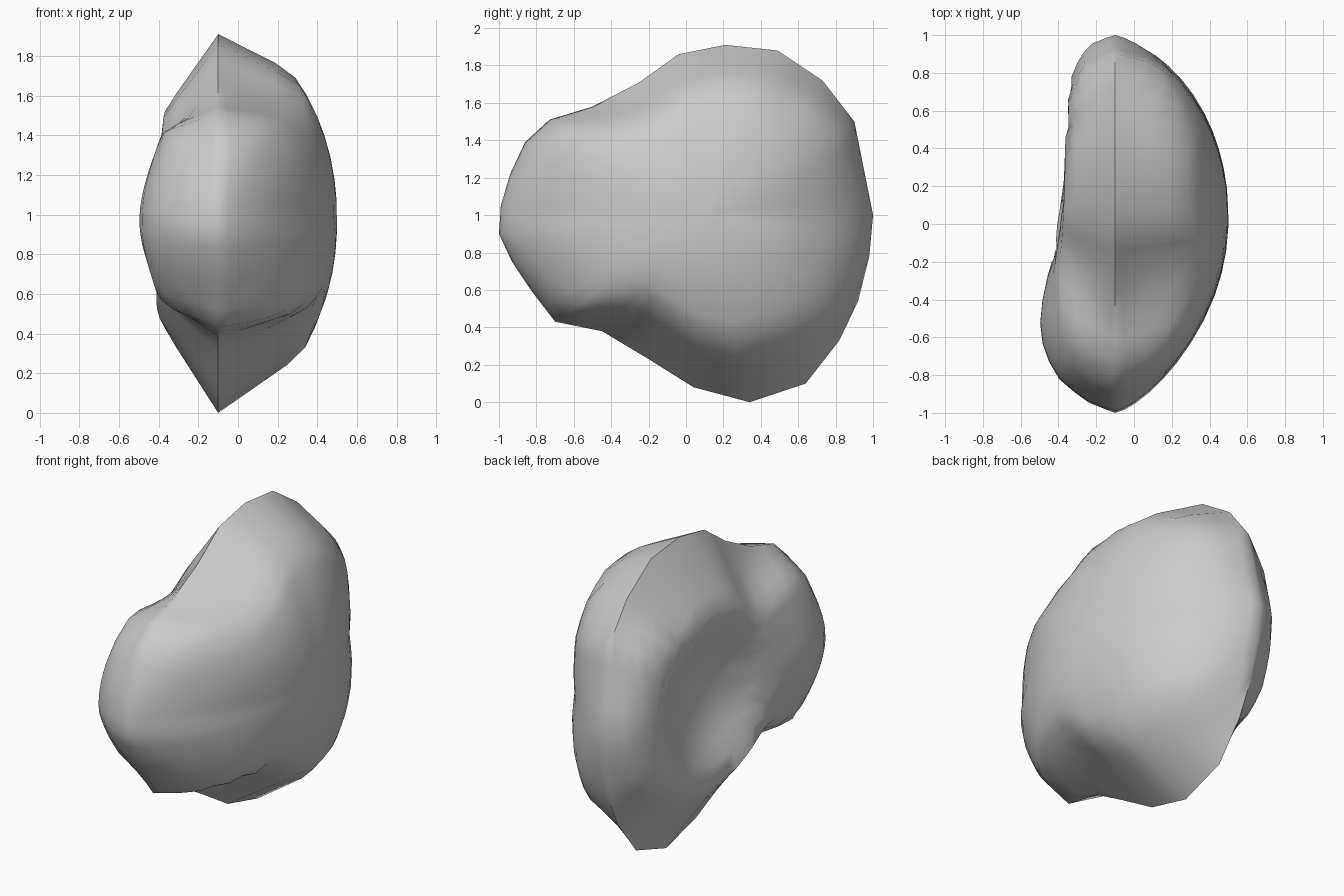
import bpy, bmesh, math
from mathutils import Vector

cube = bpy.data.objects.get("Cube")
if cube:
    bpy.data.objects.remove(cube, do_unlink=True)

# Side outline of the body as (y, z), running over the top from the front
OUTLINE = [(-1, .9), (-.99, 1.05), (-.94, 1.22), (-.86, 1.39), (-.73, 1.51),
           (-.5, 1.58), (-.25, 1.71), (-.04, 1.86), (.21, 1.91), (.49, 1.88),
           (.73, 1.72), (.9, 1.5), (.95, 1.25), (1, 1), (.98, .78),
           (.92, .54), (.82, .33), (.64, .1), (.34, 0), (.04, .08),
           (-.2, .23), (-.45, .38), (-.7, .43), (-.83, .6), (-.93, .75)]
CENTRE = Vector((.1, 1))
SEAM = -.1
RINGS = [.985, .95, .9, .84, .76, .67, .57, .46, .35, .24, .12]


def blob(p, centre, radii):
    """Squared distance from a centre, measured in radii."""
    return ((p.x - centre[0]) / radii[0]) ** 2 + ((p.y - centre[1]) / radii[1]) ** 2


def soften(p, t):
    """Follow the outline at the rim and a plain oval further in."""
    oval = min(1, math.sqrt(blob(p, (.03, .97), (1, .93))))
    return oval + (t - oval) * t * t


def outer_height(p, t, slope):
    """Domed flank with a pointed crest and a bevelled underside."""
    s = soften(p, t)
    diagonal = abs(slope) * math.sqrt(max(0, 1 - slope * slope))
    dome = (1 - s * s) ** (.74 - .24 * abs(slope) - .2 * diagonal)
    if slope > 0:
        limit = (3 + 8 * max(0, .85 - slope)) * (1 - t)
    else:
        limit = (2.4 + 12 * max(0, slope + .82)) * (1 - t)
    return .6 * min(dome, limit)


def inner_height(p, t, slope):
    """Flatter flank with a front bulge, a low corner and a hollow."""
    s = soften(p, t)
    base = .3 * (1 - s ** 3) ** .47
    base = min(base, (.64 + 3 * max(0, .75 - abs(slope))) * (1 - t))
    fade = min(1, 7 * (1 - t))
    bulge = .13 * math.exp(-blob(p, (-.62, .97), (.4, .42)))
    corner = .03 * math.exp(-blob(p, (-.04, .55), (.22, .14)))
    hollow = .17 * max(0, 1 - blob(p, (.26, .96), (.48, .5))) ** 1.1
    return base + (bulge + corner) * fade - hollow


# Split every outline edge once for a denser rim
rim = []
for a, b in zip(OUTLINE, OUTLINE[1:] + OUTLINE[:1]):
    a, b = Vector(a), Vector(b)
    rim += [a, (a + b) / 2]

bm = bmesh.new()
seam_loop = [bm.verts.new((SEAM, p.x, p.y)) for p in rim]
count = len(rim)

# Close each flank with rings shrinking from the seam to the middle
for side, height in ((1, outer_height), (-1, inner_height)):
    previous = seam_loop
    for t in RINGS:
        ring = []
        for edge in rim:
            p = CENTRE.lerp(edge, t)
            slope = (edge - CENTRE).normalized().y
            ring.append(bm.verts.new((SEAM + side * height(p, t, slope), p.x, p.y)))
        for i in range(count):
            j = (i + 1) % count
            bm.faces.new((previous[i], previous[j], ring[j], ring[i]))
        previous = ring
    tip = bm.verts.new((SEAM + side * height(CENTRE, 0, 0), CENTRE.x, CENTRE.y))
    for i in range(count):
        bm.faces.new((previous[i], previous[(i + 1) % count], tip))

bmesh.ops.recalc_face_normals(bm, faces=bm.faces)
mesh = bpy.data.meshes.new("organic_body")
bm.to_mesh(mesh)
bm.free()
body = bpy.data.objects.new("organic_body", mesh)
bpy.context.collection.objects.link(body)

# Plain grey surface
grey = bpy.data.materials.new("plain_grey")
grey.use_nodes = True
colour = (.6, .6, .6, 1)
grey.diffuse_color = colour
grey.node_tree.nodes["Principled BSDF"].inputs["Base Color"].default_value = colour
mesh.materials.append(grey)

bpy.ops.object.select_all(action="DESELECT")
body.select_set(True)
bpy.context.view_layer.objects.active = body
bpy.ops.object.shade_smooth_by_angle(angle=math.radians(50))
